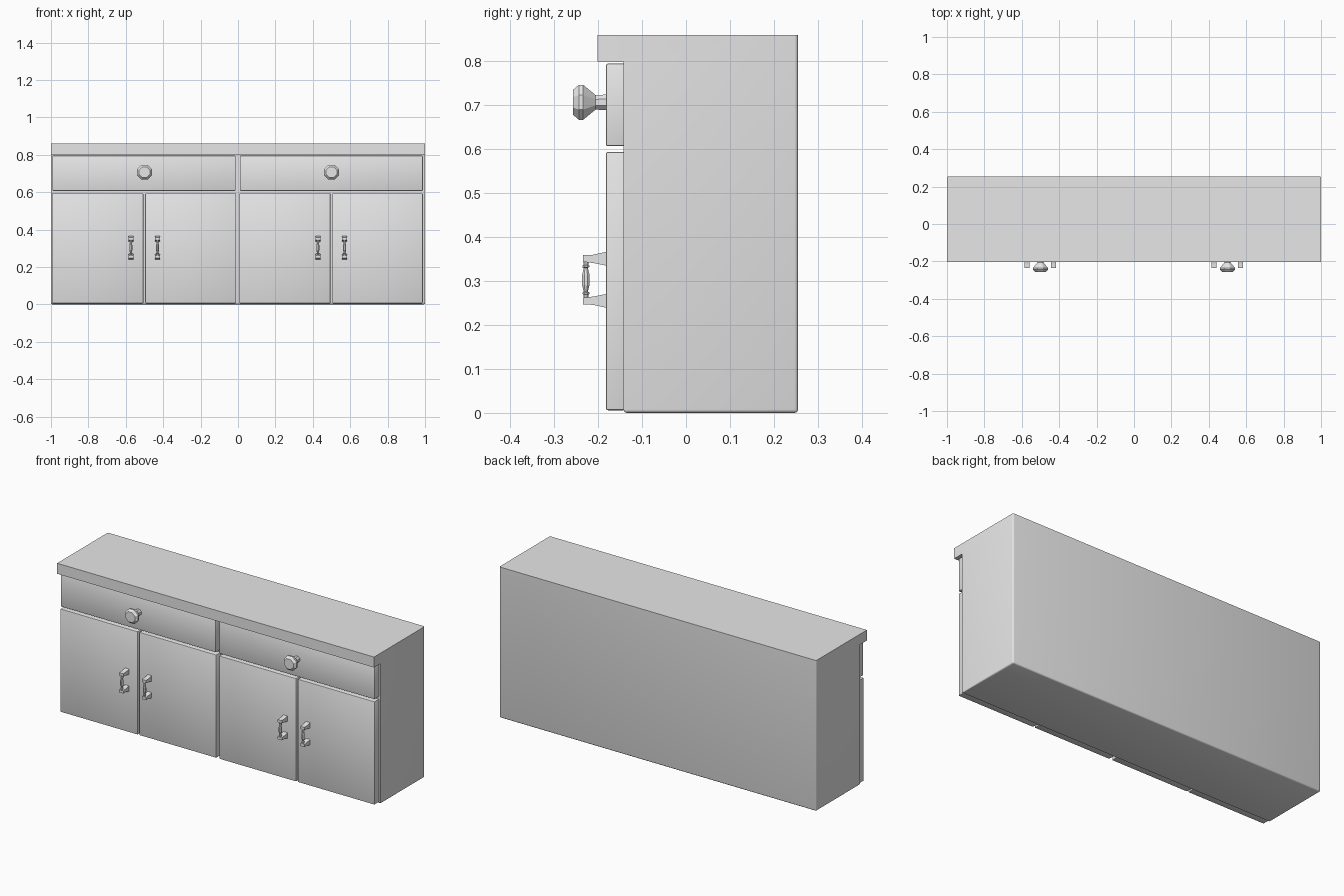
import bpy
import bmesh
from math import cos, sin, pi, radians
from mathutils import Vector

old = bpy.data.objects.get("Cube")
if old:
    bpy.data.objects.remove(old, do_unlink=True)

grey = bpy.data.materials.new("plain_grey")
grey.use_nodes = True
COLOUR = (0.8, 0.8, 0.8, 1)
grey.diffuse_color = COLOUR
grey.node_tree.nodes["Principled BSDF"].inputs["Base Color"].default_value = COLOUR


def finish(bm, name, smooth=False):
    bmesh.ops.recalc_face_normals(bm, faces=bm.faces)
    mesh = bpy.data.meshes.new(name)
    bm.to_mesh(mesh)
    bm.free()
    mesh.materials.append(grey)
    ob = bpy.data.objects.new(name, mesh)
    bpy.context.collection.objects.link(ob)
    if smooth:
        bpy.ops.object.select_all(action='DESELECT')
        ob.select_set(True)
        bpy.context.view_layer.objects.active = ob
        bpy.ops.object.shade_smooth_by_angle(angle=radians(40))
    return ob


def extrude_profile(bm, points, x0, x1):
    """Extrude a (y, z) outline along x."""
    face = bm.faces.new([bm.verts.new((x0, y, z)) for y, z in points])
    out = bmesh.ops.extrude_face_region(bm, geom=[face])["geom"]
    moved = [g for g in out if isinstance(g, bmesh.types.BMVert)]
    bmesh.ops.translate(bm, verts=moved, vec=(x1 - x0, 0, 0))


def lathe(bm, profile, centre, axis, sides):
    """Closed solid of (radius, distance) rings along the y or z axis."""
    rings = []
    for r, d in profile:
        ring = []
        for i in range(sides):
            a = 2 * pi * (i + 0.5) / sides
            u, v = r * cos(a), r * sin(a)
            p = Vector((u, d, v) if axis == 'y' else (u, v, d))
            ring.append(bm.verts.new(Vector(centre) + p))
        rings.append(ring)
    for a, b in zip(rings, rings[1:]):
        for i in range(sides):
            j = (i + 1) % sides
            bm.faces.new((a[i], a[j], b[j], b[i]))
    bm.faces.new(rings[0])
    bm.faces.new(rings[-1])


# Cabinet body with the overhanging worktop in one piece
FRONT, BACK, TOP = -0.142, 0.255, 0.86
bm = bmesh.new()
extrude_profile(bm, [(BACK, 0), (BACK, TOP), (-0.202, TOP), (-0.202, 0.80),
                     (FRONT, 0.80), (FRONT, 0)], -1, 1)
soft = []
for e in bm.edges:
    a, b = (v.co for v in e.verts)
    bottom = max(a.z, b.z) < 0.01
    back_upright = abs(a.z - b.z) > 0.5 and a.y > 0
    if bottom or back_upright:
        soft.append(e)
bmesh.ops.bevel(bm, geom=soft, offset=0.008, segments=3, profile=0.5,
                affect='EDGES')
finish(bm, "cabinet_body", True)


# Doors and drawer fronts, slightly rounded
def panel(name, x0, x1, z0, z1):
    bm = bmesh.new()
    extrude_profile(bm, [(FRONT, z0), (FRONT, z1), (-0.182, z1), (-0.182, z0)],
                    x0, x1)
    bmesh.ops.bevel(bm, geom=[e for e in bm.edges if
                              min(v.co.y for v in e.verts) < -0.17],
                    offset=0.004, segments=2, profile=0.5, affect='EDGES')
    finish(bm, name, True)


panel("right_outer_door", -0.995, -0.506, 0.006, 0.594)
panel("right_inner_door", -0.496, -0.010, 0.006, 0.594)
panel("left_inner_door", 0.008, 0.494, 0.006, 0.594)
panel("left_outer_door", 0.504, 0.988, 0.006, 0.594)
panel("right_drawer", -0.992, -0.013, 0.607, 0.795)
panel("left_drawer", 0.010, 0.988, 0.607, 0.795)

# Faceted drawer knobs
KNOB = [(0.019, 0.002), (0.018, -0.024), (0.043, -0.052), (0.043, -0.062),
        (0.031, -0.075)]
for side, x in (("right", -0.5), ("left", 0.5)):
    bm = bmesh.new()
    lathe(bm, KNOB, (x, -0.182, 0.707), 'y', 8)
    finish(bm, side + "_drawer_knob")

# Door handles: two tapered arms joined by a turned grip
GRIP = [(0.006, 0.045), (0.006, 0.034), (0.0085, 0.032), (0.0085, 0.029),
        (0.005, 0.027), (0.009, 0.012)]
GRIP += [(r, -d) for r, d in reversed(GRIP)]
ARM = [(-0.18, 0.032), (-0.18, 0.064), (-0.212, 0.057), (-0.234, 0.056),
       (-0.234, 0.041), (-0.21, 0.038)]
MIDDLE = 0.303
for name, x in (("right_outer", -0.573), ("right_inner", -0.43),
                ("left_inner", 0.427), ("left_outer", 0.57)):
    bm = bmesh.new()
    for flip in (1, -1):
        extrude_profile(bm, [(y, MIDDLE + flip * z) for y, z in ARM],
                        x - 0.013, x + 0.013)
    lathe(bm, GRIP, (x, -0.228, MIDDLE), 'z', 8)
    finish(bm, name + "_door_handle")
